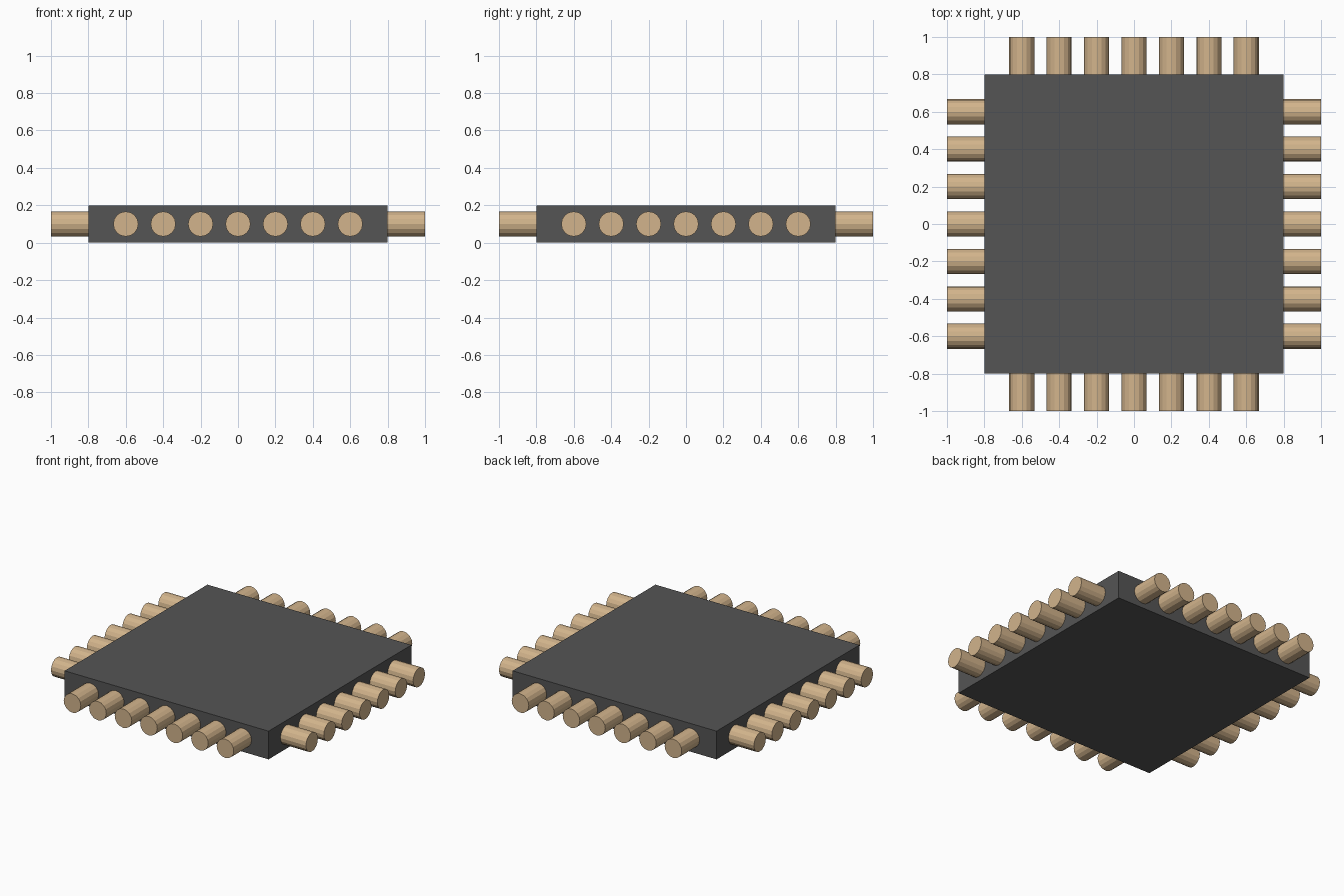
import bpy, math
from mathutils import Matrix

if "Cube" in bpy.data.objects:
    bpy.data.objects.remove(bpy.data.objects["Cube"])


def material(name, rgb):
    m = bpy.data.materials.new(name)
    m.diffuse_color = (*rgb, 1)
    m.use_nodes = True
    m.node_tree.nodes["Principled BSDF"].inputs["Base Color"].default_value = m.diffuse_color
    return m


charcoal = material("charcoal", (0.09, 0.09, 0.09))
tan = material("tan", (0.645, 0.456, 0.262))

BODY, HEIGHT, RADIUS = 1.6, 0.2, 0.067
INNER, OUTER = 0.75, 1.0  # pins start slightly inside the body

# Square body slab
bpy.ops.mesh.primitive_cube_add(size=1, location=(0, 0, HEIGHT / 2))
body = bpy.context.object
body.name = "chip_body"
body.scale = (BODY, BODY, HEIGHT)
body.data.materials.append(charcoal)

# Seven round pins on each of the four sides
for k, side in enumerate(("right", "back", "left", "front")):
    turn = Matrix.Rotation(k * math.pi / 2, 4, 'Z')
    for i in range(7):
        bpy.ops.mesh.primitive_cylinder_add(vertices=16, radius=RADIUS, depth=OUTER - INNER)
        pin = bpy.context.object
        pin.name = f"{side}_pin_{i + 1}"
        offset = Matrix.Translation(((INNER + OUTER) / 2, (i - 3) * 0.2, HEIGHT / 2))
        pin.matrix_world = turn @ offset @ Matrix.Rotation(math.pi / 2, 4, 'Y')
        pin.data.materials.append(tan)
